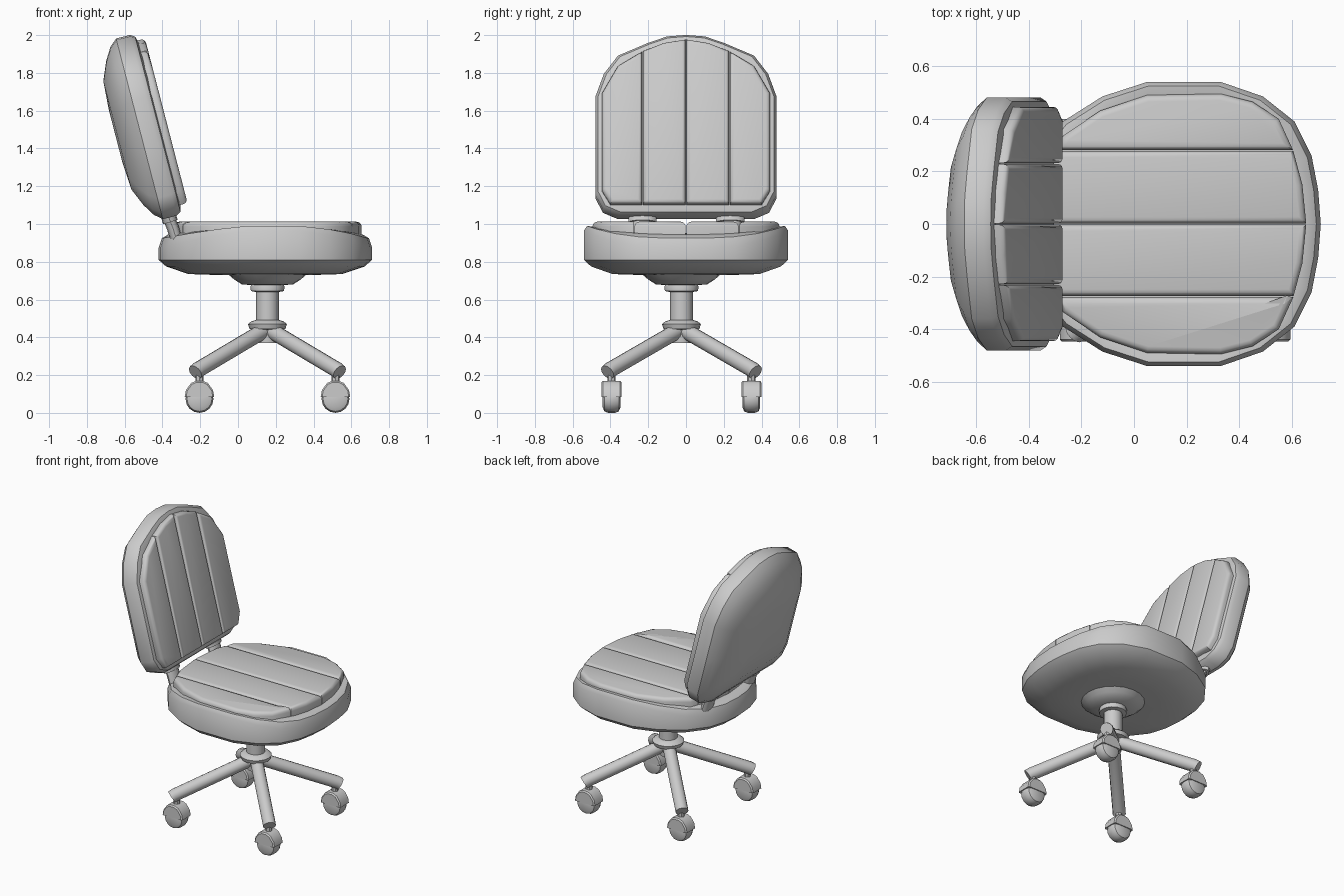
import bpy, bmesh, math
from mathutils import Matrix, Vector

if "Cube" in bpy.data.objects:
    bpy.data.objects.remove(bpy.data.objects["Cube"])

CX, CY = 0.156, -0.024          # pedestal axis
UP = Matrix.Identity(4)


def finish(name, bm, angle=40):
    bmesh.ops.recalc_face_normals(bm, faces=bm.faces)
    me = bpy.data.meshes.new(name)
    bm.to_mesh(me)
    bm.free()
    ob = bpy.data.objects.new(name, me)
    bpy.context.collection.objects.link(ob)
    bpy.ops.object.select_all(action='DESELECT')
    ob.select_set(True)
    bpy.context.view_layer.objects.active = ob
    bpy.ops.object.shade_smooth_by_angle(angle=math.radians(angle))
    return ob


def mirrored(half):
    """Half outline (start and end on the centre line) -> closed outline."""
    return half + [(a, -b) for a, b in half[-2:0:-1]]


def loft(name, rings, angle=40, mat=UP):
    bm = bmesh.new()
    vs = [[bm.verts.new(mat @ Vector(p)) for p in r] for r in rings]
    n = len(vs[0])
    for a, b in zip(vs, vs[1:]):
        for i in range(n):
            j = (i + 1) % n
            bm.faces.new((a[i], a[j], b[j], b[i]))
    bm.faces.new(vs[0])
    bm.faces.new(vs[-1])
    return finish(name, bm, angle)


def lathe(name, profile, n=16):
    return loft(name, [[(CX + r * math.cos(2 * math.pi * i / n),
                         CY + r * math.sin(2 * math.pi * i / n), z)
                        for i in range(n)] for r, z in profile])


def tube(name, path, ry, rz, n=12):
    """Oval tube along a path; rings lie across the bisected direction."""
    pts = [Vector(p) for p in path]
    rings = []
    for i, p in enumerate(pts):
        d = (pts[min(i + 1, len(pts) - 1)] - pts[max(i - 1, 0)]).normalized()
        side = Vector((0, 1, 0)) if abs(d.y) < 1e-4 else d.cross(Vector((0, 0, 1))).normalized()
        up = side.cross(d)
        rings.append([p + side * ry * math.cos(2 * math.pi * k / n)
                      + up * rz * math.sin(2 * math.pi * k / n) for k in range(n)])
    return loft(name, rings)


def panels(name, outline, cuts, z0, z1, bevel, mat=UP):
    """Padded strips: slice an outline at the cuts and raise each strip."""
    for k, (lo, hi) in enumerate(zip(cuts, cuts[1:])):
        bm = bmesh.new()
        bm.faces.new([bm.verts.new((a, b, z0)) for a, b in outline])
        for y, sgn in ((lo + 0.002, -1), (hi - 0.002, 1)):
            bmesh.ops.bisect_plane(bm, geom=bm.verts[:] + bm.edges[:] + bm.faces[:],
                                   plane_co=(0, y, 0), plane_no=(0, sgn, 0), clear_outer=True)
        res = bmesh.ops.extrude_face_region(bm, geom=bm.faces[:])
        top = [g for g in res['geom'] if isinstance(g, bmesh.types.BMVert)]
        bmesh.ops.translate(bm, verts=top, vec=(0, 0, z1 - z0))
        tops = set(top)
        edges = [e for e in bm.edges if e.verts[0] in tops and e.verts[1] in tops]
        bmesh.ops.bevel(bm, geom=edges, offset=bevel, segments=3, profile=0.5, affect='EDGES')
        bmesh.ops.transform(bm, matrix=mat, verts=bm.verts)
        finish(f"{name}_{k + 1}", bm)


# Seat shell: rounded outline, rim rises at the sides
seat = mirrored([(0.71, 0), (0.70, 0.13), (0.675, 0.26), (0.61, 0.39), (0.49, 0.485),
                 (0.33, 0.54), (0.05, 0.54), (-0.12, 0.485), (-0.27, 0.39),
                 (-0.37, 0.26), (-0.41, 0.13), (-0.42, 0)])
rings = []
for s, z, rise in ((0.45, 0.73, 0), (0.72, 0.735, 0), (0.93, 0.775, 0), (1, 0.81, 0),
                   (1, 0.875, 0.09), (0.97, 0.925, 0.065), (0.91, 0.945, 0.04), (0.8, 0.94, 0.03)):
    rings.append([(0.145 + (x - 0.145) * s, y * s, z + rise * (abs(y) / 0.54) ** 3)
                  for x, y in seat])
loft("seat_shell", rings)

# Seat padding
pad = mirrored([(0.655, 0), (0.64, 0.15), (0.605, 0.28), (0.55, 0.40), (0.45, 0.465),
                (0.33, 0.495), (0.05, 0.49), (-0.13, 0.43), (-0.27, 0.335),
                (-0.32, 0.2), (-0.34, 0)])
panels("seat_pad", pad, (-0.6, -0.275, 0, 0.28, 0.6), 0.92, 1.012, 0.025)

# Backrest frame: local x = up the rest, y = width, z = forward
a = math.radians(14.5)
ca, sa = math.cos(a), math.sin(a)
REST = Matrix(((-sa, 0, ca, -0.5), (0, 1, 0, 0), (ca, 0, sa, 1.5), (0, 0, 0, 1)))
back = mirrored([(0.503, 0), (0.495, 0.1), (0.46, 0.2), (0.39, 0.36), (0.29, 0.435),
                 (0.165, 0.48), (-0.1, 0.48), (-0.37, 0.48), (-0.45, 0.44),
                 (-0.485, 0.36), (-0.485, 0)])
loft("backrest_shell", [[(v * s, y * s, w) for v, y in back] for s, w in
     ((0.3, -0.152), (0.6, -0.142), (0.8, -0.1), (0.93, -0.06), (1, -0.02),
      (1, 0.055), (0.97, 0.08), (0.9, 0.09))], mat=REST)

# Backrest padding
bpad = mirrored([(0.465, 0), (0.445, 0.12), (0.40, 0.23), (0.32, 0.36), (0.17, 0.445),
                 (-0.36, 0.445), (-0.435, 0.40), (-0.435, 0)])
panels("backrest_pad", bpad, (-0.6, -0.23, 0, 0.23, 0.6), 0.07, 0.128, 0.022, REST)

# Backrest struts with collars
for y in (-0.23, 0.235):
    tube("backrest_strut", [(-0.32, y, 0.90), (-0.345, y, 0.98), (-0.39, y, 1.09)], 0.055, 0.032)
    tube("strut_collar", [(-0.358, y, 1.01), (-0.37, y, 1.05)], 0.075, 0.04)

# Pedestal
lathe("seat_plate", [(0.05, 0.675), (0.135, 0.68), (0.175, 0.705), (0.21, 0.735), (0.21, 0.75)], 20)
lathe("column_collar", [(0.06, 0.64), (0.088, 0.645), (0.09, 0.67), (0.08, 0.69)])
lathe("column", [(0.06, 0.45), (0.06, 0.68)])
lathe("base_hub", [(0.055, 0.37), (0.06, 0.44), (0.095, 0.445), (0.103, 0.47),
                   (0.085, 0.485), (0.06, 0.492)])

# Four legs with casters
hood = [(-0.078, 0.085), (-0.072, 0.12), (-0.045, 0.158), (-0.018, 0.17),
        (0.018, 0.17), (0.045, 0.158), (0.072, 0.12), (0.078, 0.085)]
for sx in (-1, 1):
    for sy in (-1, 1):
        x, y = CX + sx * 0.36, CY + sy * 0.37
        tube("leg", [(CX + sx * 0.02, CY + sy * 0.02, 0.435),
                     (x + sx * 0.008, y + sy * 0.008, 0.228),
                     (x + sx * 0.022, y + sy * 0.022, 0.215)], 0.042, 0.042)
        loft("caster_stem", [[(x + 0.022 * math.cos(t * math.pi / 4),
                               y + 0.022 * math.sin(t * math.pi / 4), z) for t in range(8)]
                             for z in (0.15, 0.23)])
        loft("caster_hood", [[(x + u * s, y + d, 0.085 + (z - 0.085) * s) for u, z in hood]
                             for d, s in ((-0.053, 0.9), (-0.045, 1), (0.045, 1), (0.053, 0.9))])
        loft("caster_wheel", [[(x + r * math.cos(t * math.pi / 8), y + d,
                                0.074 + r * math.sin(t * math.pi / 8)) for t in range(16)]
                              for d, r in ((-0.047, 0.045), (-0.038, 0.066), (-0.018, 0.074),
                                           (0.018, 0.074), (0.038, 0.066), (0.047, 0.045))])
